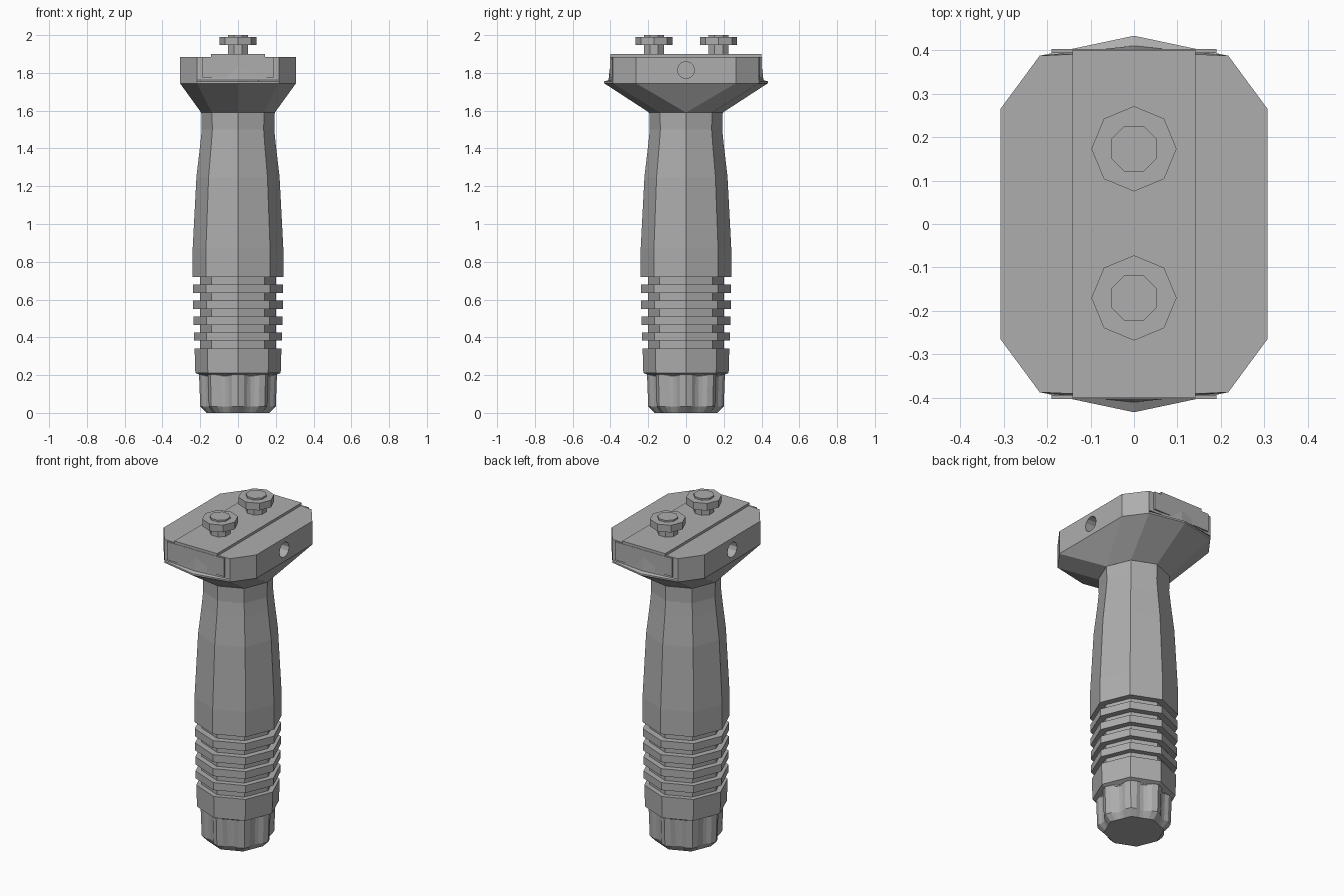
import bpy, bmesh, math

if "Cube" in bpy.data.objects:
    bpy.data.objects.remove(bpy.data.objects["Cube"])

grey = bpy.data.materials.new("matte grey")
grey.diffuse_color = (0.42, 0.42, 0.42, 1)
grey.use_nodes = True
grey.node_tree.nodes["Principled BSDF"].inputs["Base Color"].default_value = grey.diffuse_color


def loft(name, rings):
    """Skin a stack of equal-length point rings and close both ends."""
    bm = bmesh.new()
    rows = [[bm.verts.new(p) for p in ring] for ring in rings]
    n = len(rows[0])
    for a, b in zip(rows, rows[1:]):
        for i in range(n):
            j = (i + 1) % n
            bm.faces.new((a[i], a[j], b[j], b[i]))
    bm.faces.new(rows[0][::-1])
    bm.faces.new(rows[-1])
    bmesh.ops.remove_doubles(bm, verts=bm.verts[:], dist=0.0005)
    bmesh.ops.recalc_face_normals(bm, faces=bm.faces[:])
    me = bpy.data.meshes.new(name)
    bm.to_mesh(me)
    bm.free()
    me.materials.append(grey)
    ob = bpy.data.objects.new(name, me)
    bpy.context.collection.objects.link(ob)
    return ob


def polygon(r, z, n=8, turn=0.0, cx=0.0, cy=0.0):
    return [(cx + r * math.cos(turn + 2 * math.pi * i / n),
             cy + r * math.sin(turn + 2 * math.pi * i / n), z) for i in range(n)]


# Octagonal handle: plain base, four ribs, swelling upper grip
profile = [(0.20, 0.20), (0.226, 0.212), (0.23, 0.342)]
for k in range(5):
    z = 0.342 + k * 0.0845
    profile += [(0.20, z), (0.20, z + 0.04)]
    if k < 4:
        r = 0.234 + 0.0015 * k
        profile += [(r, z + 0.04), (r, z + 0.0845)]
profile += [(0.24, 0.72), (0.24, 0.87), (0.22, 1.25), (0.20, 1.42),
            (0.192, 1.50), (0.195, 1.60)]
loft("handle", [polygon(r, z) for r, z in profile])


# Fluted end cap: octagon with a shallow channel down each side
def fluted(r, z, depth):
    corners = polygon(r, z)
    pts = []
    for i, a in enumerate(corners):
        b = corners[(i + 1) % 8]
        for t, d in ((0, 0), (0.22, 0), (0.36, 0.75), (0.5, 1), (0.64, 0.75), (0.78, 0)):
            k = 1 - depth * d / r
            pts.append(((a[0] + (b[0] - a[0]) * t) * k,
                        (a[1] + (b[1] - a[1]) * t) * k, z))
    return pts


loft("end_cap", [fluted(0.165, 0.0, 0), fluted(0.2, 0.035, 0.016),
                 fluted(0.206, 0.195, 0.016), fluted(0.206, 0.205, 0)])


# Mounting head: flares from the handle to a ten-sided block
def head_ring(z, tip, shoulder=0.387):
    q = [(0.307, 0.265), (0.217, shoulder), (0, tip), (-0.217, shoulder), (-0.307, 0.265)]
    return [(x, y, z) for x, y in q] + [(-x, -y, z) for x, y in q]


s = 0.195 * math.sqrt(0.5)
neck = [(0.195, 0), (s, s), (0, 0.195), (-s, s), (-0.195, 0)]
neck = [(x, y, 1.59) for x, y in neck] + [(-x, -y, 1.59) for x, y in neck]
head = loft("mounting_head", [neck, head_ring(1.745, 0.433), head_ring(1.755, 0.433),
                              head_ring(1.762, 0.41), head_ring(1.885, 0.397)])

# Round pocket in each side of the head
for side in (1, -1):
    rings = [[(side * x, a, 1.815 + b) for a, b, _ in polygon(0.045, 0, 12)]
             for x in (0.19, 0.35)]
    cutter = loft("pocket_cutter", rings)
    cutter.hide_render = True
    mod = head.modifiers.new("pocket", 'BOOLEAN')
    mod.operation = 'DIFFERENCE'
    mod.solver = 'EXACT'
    mod.object = cutter
    bpy.context.view_layer.objects.active = head
    bpy.ops.object.modifier_apply(modifier=mod.name)
    bpy.data.objects.remove(cutter)


def box(name, x, y0, y1, z0, z1):
    return loft(name, [[(-x, y0, z), (x, y0, z), (x, y1, z), (-x, y1, z)] for z in (z0, z1)])


# Raised rail strip on top and flat plates on both ends
box("rail_strip", 0.142, -0.4, 0.4, 1.87, 1.9)
box("front_end_plate", 0.19, -0.402, -0.393, 1.775, 1.884)
box("back_end_plate", 0.19, 0.393, 0.402, 1.775, 1.884)

# Two studs with wide octagonal heads
for label, y in (("front", -0.17), ("back", 0.173)):
    loft(label + "_stud", [polygon(0.057, z, 8, math.pi / 8, 0, y) for z in (1.89, 2.0)])
    loft(label + "_stud_head", [polygon(0.098, z, 8, 0, 0, y) for z in (1.947, 1.99)])
